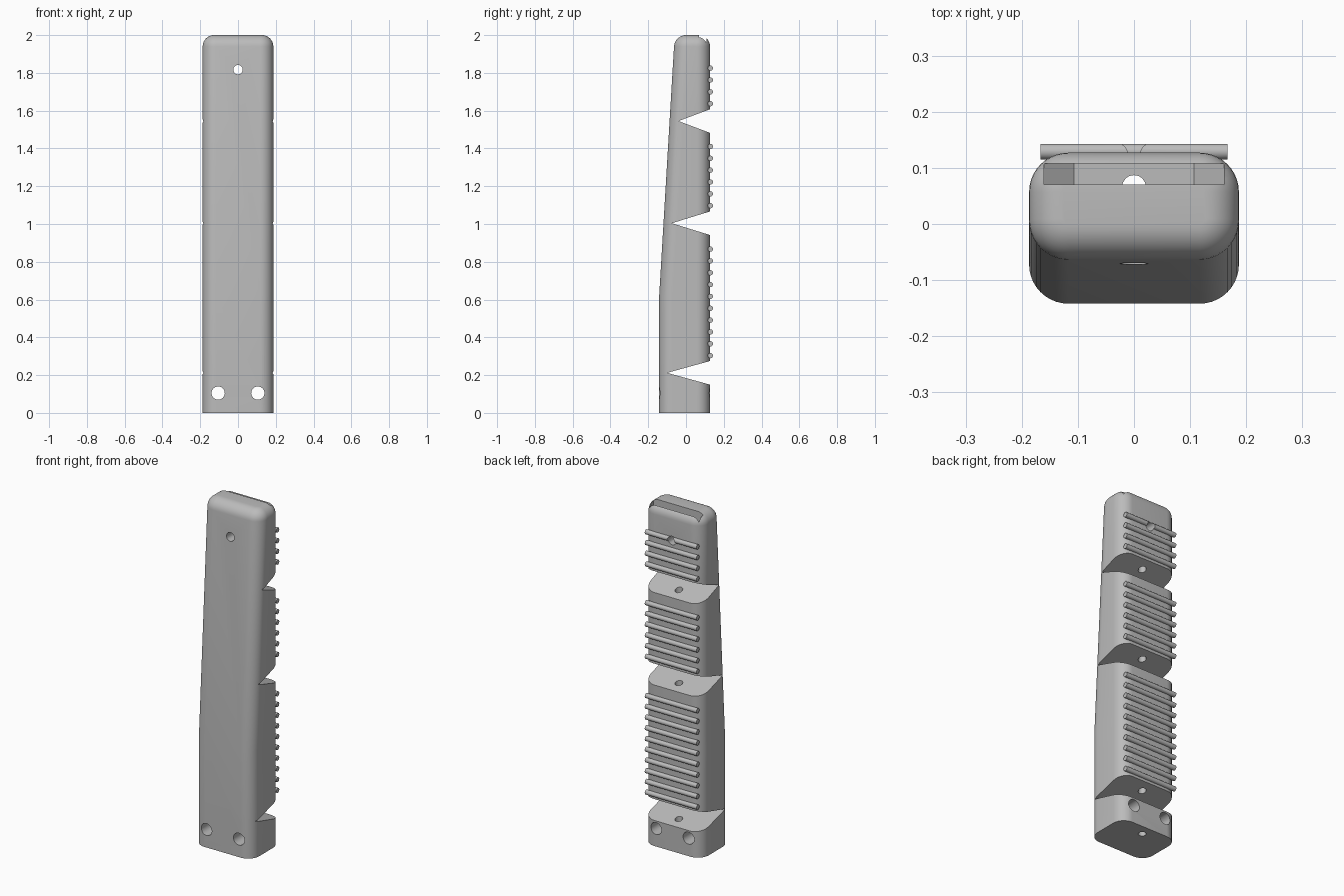
import bpy, bmesh, math
from mathutils import Matrix, Vector

if "Cube" in bpy.data.objects:
    bpy.data.objects.remove(bpy.data.objects["Cube"])

grey = bpy.data.materials.new("grey plastic")
grey.diffuse_color = (0.5, 0.5, 0.5, 1)
grey.use_nodes = True
grey.node_tree.nodes["Principled BSDF"].inputs["Base Color"].default_value = grey.diffuse_color

HALF, BACK, CORNER, FILLET = 0.187, 0.127, 0.07, 0.06


def front_y(z):
    """Front face: upright at the base, then leaning back."""
    return -0.142 + max(0, z - 0.62) * 0.0595


def make(name, bm):
    bmesh.ops.recalc_face_normals(bm, faces=bm.faces[:])
    me = bpy.data.meshes.new(name)
    bm.to_mesh(me)
    bm.free()
    me.materials.append(grey)
    ob = bpy.data.objects.new(name, me)
    bpy.context.collection.objects.link(ob)
    return ob


def ring(z, inset):
    """Rounded rectangle section at height z."""
    r = CORNER - inset
    x = HALF - CORNER
    y0, y1 = front_y(z) + CORNER, BACK - CORNER
    pts = []
    for i, (cx, cy) in enumerate([(x, y1), (-x, y1), (-x, y0), (x, y0)]):
        for k in range(11):
            a = math.pi / 2 * (i + k / 10)
            pts.append((cx + r * math.cos(a), cy + r * math.sin(a), z))
    return pts


def prism(profile, axis, lo, hi):
    """Extrude a 2D profile along x (points y,z) or along y (points x,z)."""
    bm = bmesh.new()

    def place(p, d):
        return (d, p[0], p[1]) if axis == 'x' else (p[0], d, p[1])
    a = [bm.verts.new(place(p, lo)) for p in profile]
    b = [bm.verts.new(place(p, hi)) for p in profile]
    n = len(a)
    bm.faces.new(a)
    bm.faces.new(b[::-1])
    for i in range(n):
        bm.faces.new((a[i], b[i], b[(i + 1) % n], a[(i + 1) % n]))
    return bm


def rod(name, start, end, r, segs=32):
    start, end = Vector(start), Vector(end)
    bm = bmesh.new()
    turn = (end - start).to_track_quat('Z', 'Y').to_matrix().to_4x4()
    bmesh.ops.create_cone(bm, cap_ends=True, segments=segs, radius1=r, radius2=r,
                          depth=(end - start).length,
                          matrix=Matrix.Translation((start + end) / 2) @ turn)
    return make(name, bm)


def cut(ob, cutter):
    m = ob.modifiers.new("cut", 'BOOLEAN')
    m.operation, m.solver, m.object = 'DIFFERENCE', 'EXACT', cutter
    bpy.context.view_layer.objects.active = ob
    bpy.ops.object.modifier_apply(modifier=m.name)


def smooth(ob):
    bpy.ops.object.select_all(action='DESELECT')
    ob.select_set(True)
    bpy.context.view_layer.objects.active = ob
    bpy.ops.object.shade_smooth_by_angle(angle=math.radians(30))


# finger body: lofted sections with a rounded tip
levels = [(0, 0), (0.62, 0)]
for k in range(9):
    a = math.pi / 2 * k / 8
    levels.append((2 - FILLET + FILLET * math.sin(a), FILLET * (1 - math.cos(a))))
bm = bmesh.new()
rings = [[bm.verts.new(p) for p in ring(*lv)] for lv in levels]
for lo, hi in zip(rings, rings[1:]):
    for i in range(len(lo)):
        j = (i + 1) % len(lo)
        bm.faces.new((lo[i], lo[j], hi[j], hi[i]))
bm.faces.new(rings[0][::-1])
bm.faces.new(rings[-1])
body = make("finger_body", bm)

cutters = []
# joint notches in the back: tip y, tip z
for y, z in [(-0.10, 0.212), (-0.075, 1.004), (-0.04, 1.545)]:
    s = 0.0625 / (BACK - y) * (0.3 - y)
    cutters.append(make("notch_cutter", prism([(y, z), (0.3, z - s), (0.3, z + s)], 'x', -0.3, 0.3)))
# slot across the tip
slot = [(-0.16, 2.1), (-0.16, 1.96), (-0.107, 1.92), (0.107, 1.92), (0.16, 1.96), (0.16, 2.1)]
cutters.append(make("slot_cutter", prism(slot, 'y', 0.07, 0.108)))
# tendon channel, mounting holes and tip hole
cutters.append(rod("channel_cutter", (0, 0.066, -0.1), (0, 0.066, 1.94), 0.021))
for x in (-0.105, 0.105):
    cutters.append(rod("mount_hole_cutter", (x, -0.3, 0.105), (x, 0.3, 0.105), 0.035))
tip_hole = rod("tip_hole_cutter", (0, -0.3, 1.817), (0, 0.3, 1.817), 0.025)
cutters.append(tip_hole)
for c in cutters:
    cut(body, c)
smooth(body)

# grip ribs across the back of each segment
for first, count in [(0.303, 10), (1.097, 6), (1.637, 4)]:
    for i in range(count):
        z = first + i * 0.0627
        rib = rod("grip_rib", (-0.167, 0.129, z), (0.167, 0.129, z), 0.014, 20)
        if abs(z - 1.817) < 0.03:
            cut(rib, tip_hole)
        smooth(rib)

# remove the cutters
for c in cutters:
    bpy.data.objects.remove(c)
